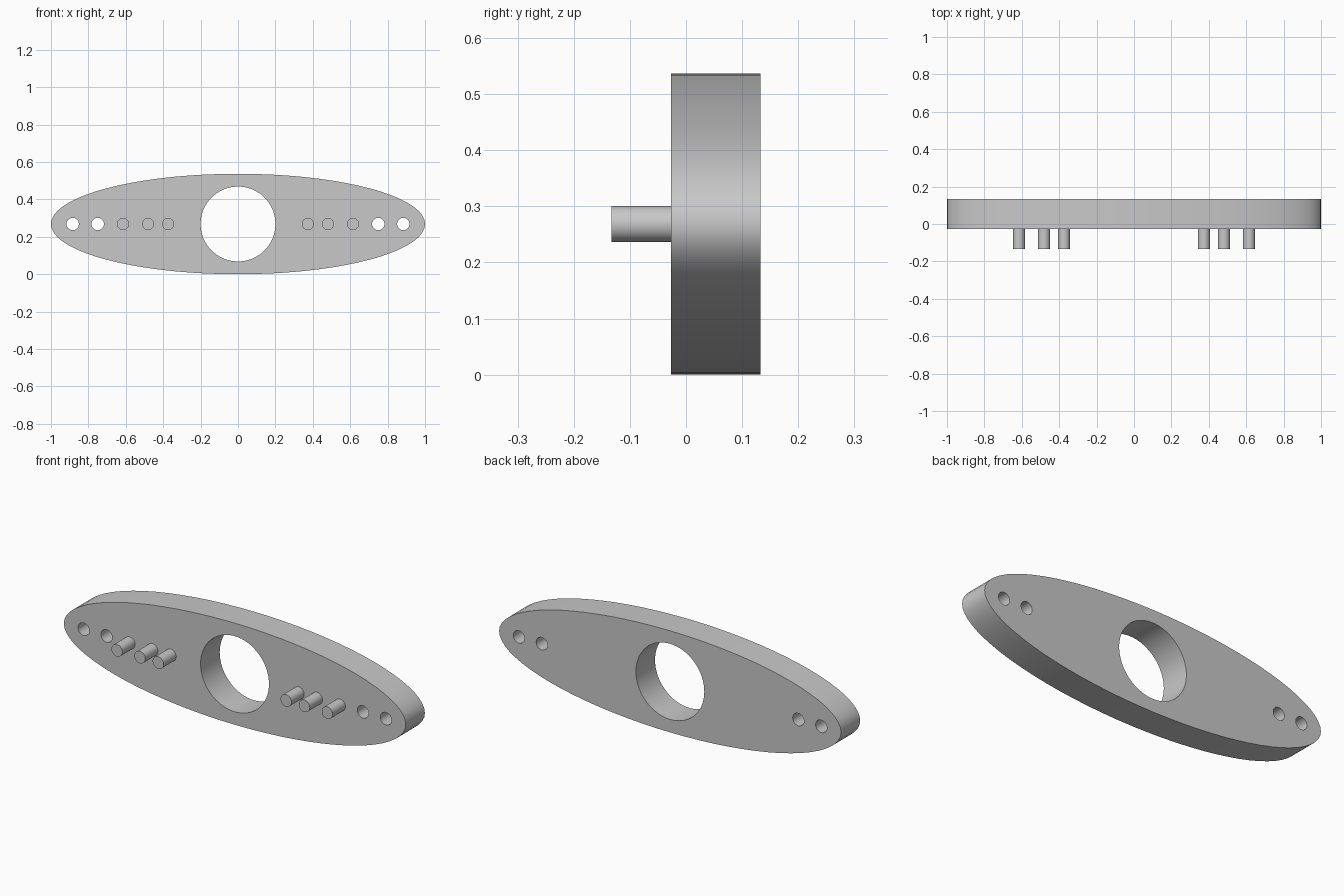
import bpy
from math import pi

if "Cube" in bpy.data.objects:
    bpy.data.objects.remove(bpy.data.objects["Cube"])

MID_Z = 0.2685
FRONT, BACK, PEG_TIP = -0.027, 0.133, -0.133

grey = bpy.data.materials.new("plain grey")
grey.use_nodes = True
colour = (0.58, 0.58, 0.58, 1)
grey.diffuse_color = colour
grey.node_tree.nodes["Principled BSDF"].inputs["Base Color"].default_value = colour


def rod(name, x, radius, y0, y1, sides=32, height_radius=None):
    """Cylinder along y, optionally with an elliptical outline."""
    bpy.ops.mesh.primitive_cylinder_add(
        vertices=sides, radius=1, depth=1,
        location=(x, (y0 + y1) / 2, MID_Z), rotation=(pi / 2, 0, 0))
    ob = bpy.context.object
    ob.name = name
    ob.scale = (radius, height_radius or radius, y1 - y0)
    bpy.ops.object.transform_apply(location=False, rotation=True, scale=True)
    ob.data.materials.append(grey)
    return ob


# Elliptical plate
plate = rod("oval_plate", 0, 1, FRONT, BACK, 72, MID_Z)

# Central opening and the screw holes near both ends
holes = [("center_cutter", 0, 0.2, 64)]
for side, s in (("left", 1), ("right", -1)):
    holes += [(f"{side}_inner_hole_cutter", s * 0.75, 0.033, 32),
              (f"{side}_outer_hole_cutter", s * 0.884, 0.033, 32)]
cutters = [rod(n, x, r, FRONT - 0.1, BACK + 0.1, sides) for n, x, r, sides in holes]
for cutter in cutters:
    mod = plate.modifiers.new(cutter.name, "BOOLEAN")
    mod.operation = "DIFFERENCE"
    mod.solver = "EXACT"
    mod.object = cutter
bpy.context.view_layer.objects.active = plate
for mod in list(plate.modifiers):
    bpy.ops.object.modifier_apply(modifier=mod.name)
for cutter in cutters:
    bpy.data.objects.remove(cutter)

# Three front pegs on each side of the opening
parts = [plate]
for side, s in (("left", 1), ("right", -1)):
    for label, x in (("inner", 0.374), ("middle", 0.481), ("outer", 0.615)):
        parts.append(rod(f"{side}_{label}_peg", s * x, 0.032, PEG_TIP, FRONT + 0.01))

# Smooth curved walls with crisp rims
bpy.ops.object.select_all(action="DESELECT")
for ob in parts:
    ob.select_set(True)
bpy.context.view_layer.objects.active = plate
bpy.ops.object.shade_smooth_by_angle(angle=pi / 6)
